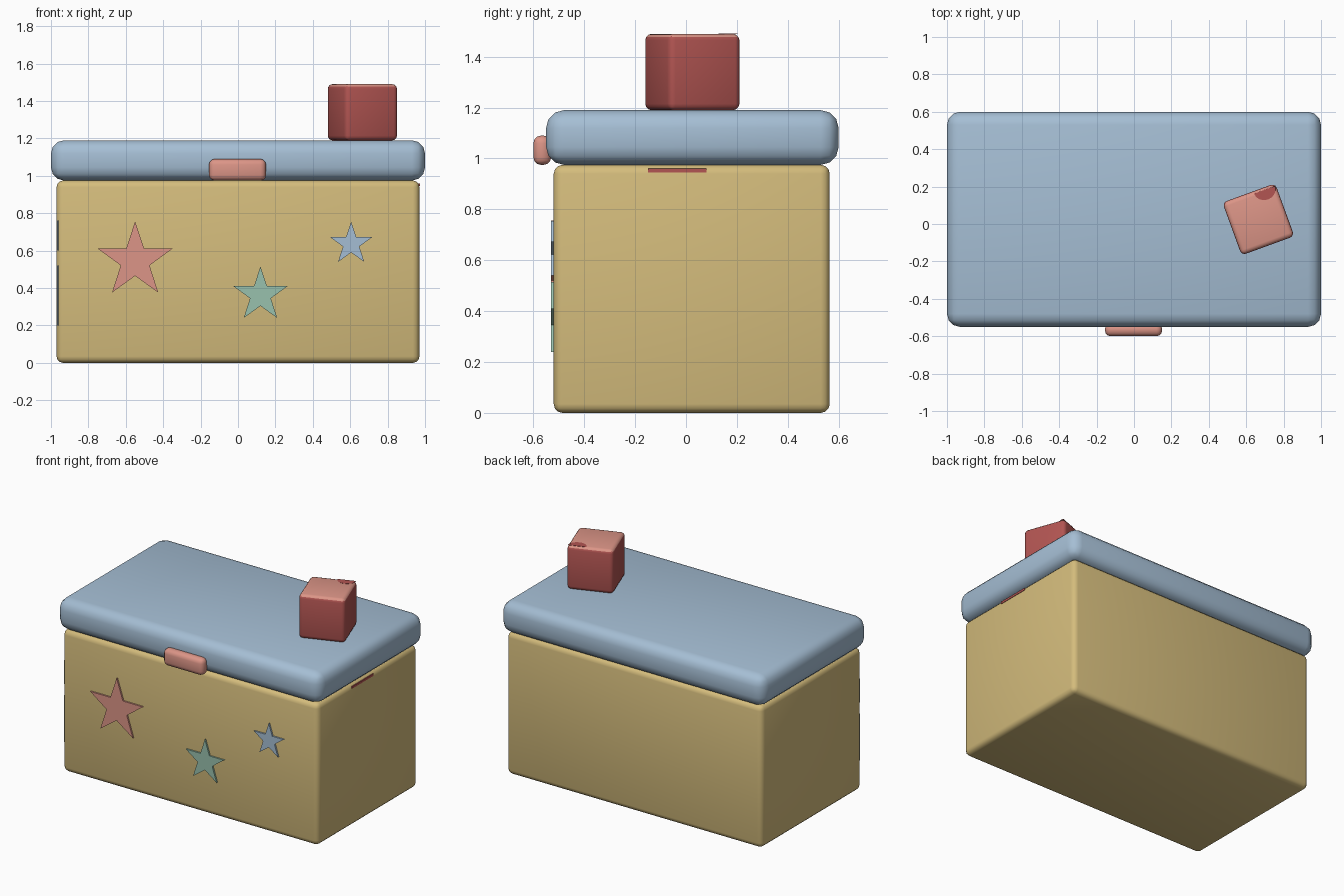
import bpy, bmesh
from math import sin, cos, pi, radians
from mathutils import Matrix

cube = bpy.data.objects.get("Cube")
if cube:
    bpy.data.objects.remove(cube)


def material(name, rgb):
    # sRGB 0-255 to linear
    lin = [((c / 255 + 0.055) / 1.055) ** 2.4 for c in rgb] + [1]
    m = bpy.data.materials.new(name)
    m.use_nodes = True
    m.diffuse_color = lin
    m.node_tree.nodes["Principled BSDF"].inputs["Base Color"].default_value = lin
    return m


TAN = material("warm tan", (212, 188, 124))
BLUE = material("soft blue", (165, 190, 212))
PINK = material("salmon pink", (220, 149, 135))
GREEN = material("sea green", (152, 193, 174))
RED = material("brick red", (178, 85, 82))


def add_object(name, bm, mats, smooth=True):
    bmesh.ops.recalc_face_normals(bm, faces=bm.faces)
    mesh = bpy.data.meshes.new(name)
    bm.to_mesh(mesh)
    bm.free()
    ob = bpy.data.objects.new(name, mesh)
    bpy.context.collection.objects.link(ob)
    for m in mats:
        mesh.materials.append(m)
    if smooth:
        bpy.ops.object.select_all(action='DESELECT')
        ob.select_set(True)
        bpy.context.view_layer.objects.active = ob
        bpy.ops.object.shade_smooth_by_angle(angle=radians(50))
    return ob


def box(name, x, y, z, mats, bevel=0, segments=3, turn=0):
    """Box from (low, high) ranges, with rounded edges."""
    bm = bmesh.new()
    bmesh.ops.create_cube(bm, size=1)
    bmesh.ops.scale(bm, verts=bm.verts, vec=[r[1] - r[0] for r in (x, y, z)])
    if bevel:
        bmesh.ops.bevel(bm, geom=bm.edges[:], offset=bevel, segments=segments,
                        profile=0.5, affect='EDGES')
    ob = add_object(name, bm, mats, bevel > 0)
    ob.location = [(r[0] + r[1]) / 2 for r in (x, y, z)]
    ob.rotation_euler.z = turn
    return ob


def prism(name, points, depth, mat):
    """Flat outline in the xy plane, extruded along z."""
    bm = bmesh.new()
    face = bm.faces.new([bm.verts.new((px, py, 0)) for px, py in points])
    top = bmesh.ops.extrude_face_region(bm, geom=[face])["geom"]
    bmesh.ops.translate(bm, vec=(0, 0, depth),
                        verts=[v for v in top if isinstance(v, bmesh.types.BMVert)])
    return add_object(name, bm, [mat], False)


# Chest, lid and latch
box("chest_body", (-0.97, 0.97), (-0.52, 0.565), (0, 0.975), [TAN], 0.035)
box("chest_lid", (-1, 1), (-0.55, 0.6), (0.975, 1.19), [BLUE], 0.07)
box("latch", (-0.155, 0.15), (-0.6, -0.53), (0.975, 1.09), [PINK], 0.03)

# Star plates on the front
for name, x, z, radius, mat in (("left_star", -0.55, 0.546, 0.21, PINK),
                                ("middle_star", 0.12, 0.363, 0.152, GREEN),
                                ("right_star", 0.605, 0.636, 0.119, BLUE)):
    outline = []
    for i in range(10):
        r = radius * (0.385 if i % 2 else 1)
        a = pi / 2 + i * pi / 5
        outline.append((r * cos(a), r * sin(a)))
    star = prism(name, outline, 0.012, mat)
    star.rotation_euler.x = pi / 2
    star.location = (x, -0.519, z)

# Toy block: red sides, pink top
turn = radians(20)
block = box("toy_block", (0.515, 0.815), (-0.125, 0.175), (1.19, 1.49),
            [RED, PINK], 0.025, 3, turn)
for face in block.data.polygons:
    face.material_index = int(face.normal.z > 0.6)

# Red patch painted on the block's top edge
half_disc = [(0.06 * cos(pi + i * pi / 8), 0.055 * sin(pi + i * pi / 8)) for i in range(9)]
patch = prism("block_patch", half_disc, 0.002, RED)
patch.matrix_world = (Matrix.Translation((0.665, 0.025, 1.489)) @ Matrix.Rotation(turn, 4, 'Z')
                      @ Matrix.Translation((0.085, 0.137, 0)))

# Small painted marks on the chest's side and front corner
box("side_mark", (0.966, 0.972), (-0.15, 0.08), (0.945, 0.96), [RED])
for low, high in ((0.2, 0.52), (0.6, 0.76)):
    box("corner_mark", (-0.967, -0.959), (-0.51, -0.506), (low, high), [BLUE], turn=-pi / 4)
